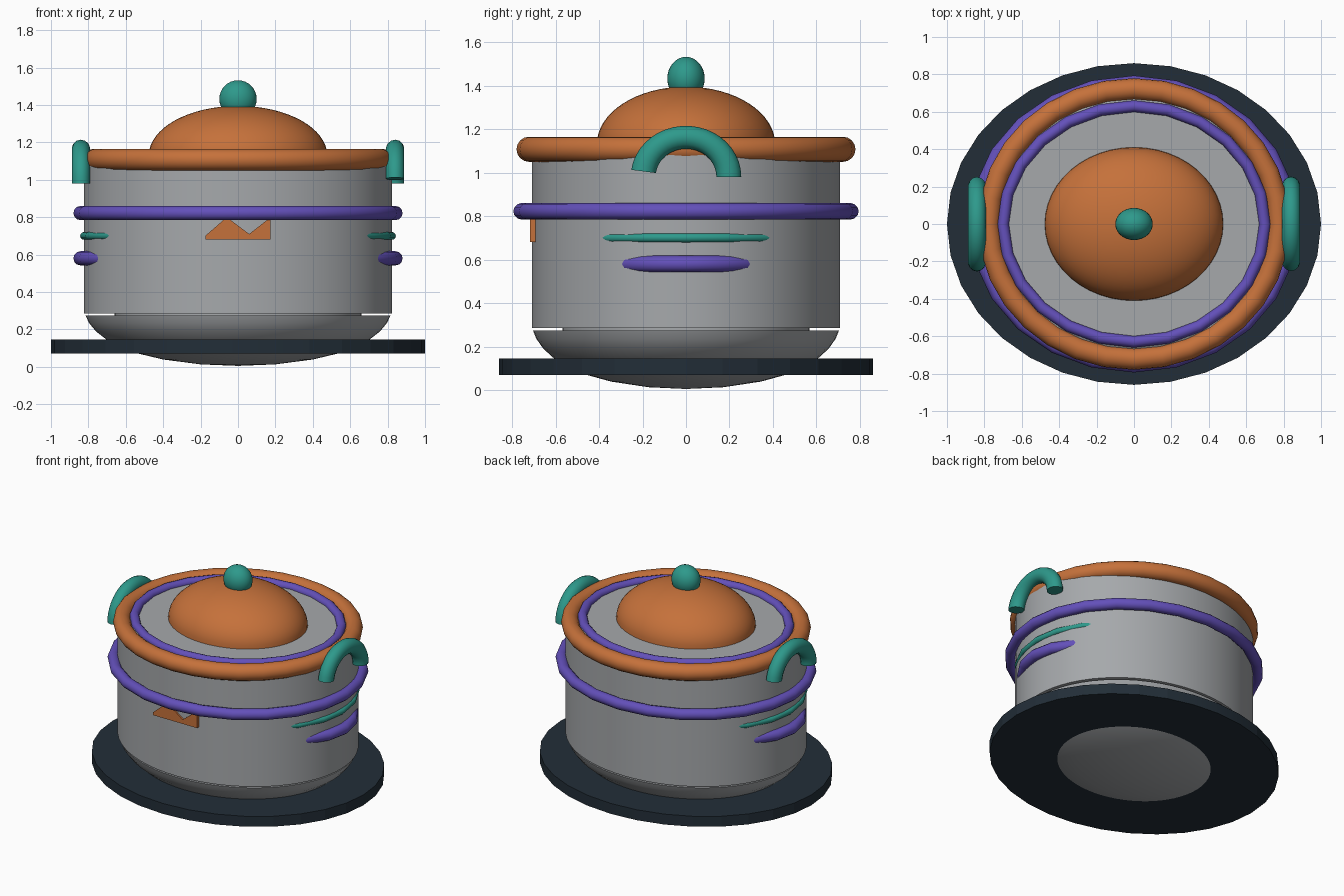
import bpy, bmesh, math
from mathutils import Matrix

if "Cube" in bpy.data.objects:
    bpy.data.objects.remove(bpy.data.objects["Cube"])


def material(name, rgb):
    m = bpy.data.materials.new(name)
    m.diffuse_color = (*rgb, 1)
    m.use_nodes = True
    m.node_tree.nodes["Principled BSDF"].inputs["Base Color"].default_value = m.diffuse_color
    return m


STEEL = material("steel grey", (0.38, 0.395, 0.41))
ORANGE = material("copper orange", (0.56, 0.165, 0.043))
PURPLE = material("purple", (0.125, 0.08, 0.49))
TEAL = material("teal", (0.027, 0.32, 0.26))
DARK = material("dark slate", (0.016, 0.027, 0.039))


def finish(name, bm, mat, angle=40):
    bmesh.ops.recalc_face_normals(bm, faces=bm.faces)
    me = bpy.data.meshes.new(name)
    bm.to_mesh(me)
    bm.free()
    me.materials.append(mat)
    ob = bpy.data.objects.new(name, me)
    bpy.context.collection.objects.link(ob)
    bpy.ops.object.select_all(action='DESELECT')
    ob.select_set(True)
    bpy.context.view_layer.objects.active = ob
    bpy.ops.object.shade_smooth_by_angle(angle=math.radians(angle))
    return ob


def lathe(name, profile, mat, depth, sides=64, angle=40):
    """Turn an (r, z) profile about z, then squash in y by depth."""
    bm = bmesh.new()
    vs = [bm.verts.new((r, 0, z)) for r, z in profile]
    es = [bm.edges.new(p) for p in zip(vs, vs[1:])]
    bmesh.ops.spin(bm, geom=vs + es, cent=(0, 0, 0), axis=(0, 0, 1),
                   angle=2 * math.pi, steps=sides)
    bmesh.ops.remove_doubles(bm, verts=bm.verts, dist=1e-4)
    bmesh.ops.scale(bm, vec=(1, depth, 1), verts=bm.verts)
    return finish(name, bm, mat, angle)


def ring(name, a, b, z, r, mat, sides=24, tube=12):
    """Oval ring with centre half-axes a, b and a round section of radius r."""
    bm = bmesh.new()
    loops = []
    for i in range(sides):
        t = 2 * math.pi * i / sides
        c, s = math.cos(t), math.sin(t)
        n = math.hypot(b * c, a * s)
        nx, ny = b * c / n, a * s / n
        loop = []
        for j in range(tube):
            u = 2 * math.pi * j / tube
            d = r * math.cos(u)
            loop.append(bm.verts.new((a * c + nx * d, b * s + ny * d, z + r * math.sin(u))))
        loops.append(loop)
    for i in range(sides):
        p, q = loops[i], loops[(i + 1) % sides]
        for j in range(tube):
            k = (j + 1) % tube
            bm.faces.new((p[j], q[j], q[k], p[k]))
    return finish(name, bm, mat, 60)


# Stand plate, rounded bowl and pot body
lathe("base_plate", [(0, .07), (1, .07), (1, .145), (0, .145)], DARK, .86, 32, 10)
lathe("bowl_bottom", [(0, .005), (.2, .013), (.4, .039), (.53, .07), (.63, .105),
                      (.70, .143), (.76, .19), (.797, .235), (.815, .274), (0, .274)],
      STEEL, .863)
lathe("body_core", [(0, .26), (.66, .26), (.66, .30), (0, .30)], STEEL, .86)
lathe("pot_body", [(0, .285), (.823, .285), (.823, 1.1), (.76, 1.13), (0, 1.13)],
      STEEL, .86, angle=20)

# Oval rings around rim, lid and body
ring("rim", .776, .722, 1.107, .0575, ORANGE, 32, 16)
ring("lid_ring", .70, .63, 1.13, .031, PURPLE)
ring("upper_band", .842, .756, .822, .038, PURPLE)
ring("teal_band", .823, .662, .70, .021, TEAL)
ring("lower_band", .842, .522, .58, .038, PURPLE)

# Lid dome and knob
quarter = [i * math.pi / 32 for i in range(17)]
lathe("lid_dome", [(.477 * math.cos(t), 1.13 + .265 * math.sin(t)) for t in quarter],
      ORANGE, .86, 48)
half = [-math.pi / 2 + i * math.pi / 16 for i in range(17)]
lathe("lid_knob", [(.1 * math.cos(t), 1.432 + .1 * math.sin(t)) for t in half],
      TEAL, .86, 32)


# Arched side handles, the second turned half a circle from the first
def handle(name, turn):
    bm = bmesh.new()
    steps, tube, prev = 20, 14, None
    for i in range(steps + 1):
        t = math.radians(172) * i / steps
        loop = []
        for j in range(tube):
            u = 2 * math.pi * j / tube
            rad = 1 + .29 * math.cos(u)
            loop.append(bm.verts.new((.84 + .05 * math.sin(u), .197 * rad * math.cos(t),
                                      .98 + .182 * rad * math.sin(t))))
        if prev:
            for j in range(tube):
                k = (j + 1) % tube
                bm.faces.new((prev[j], loop[j], loop[k], prev[k]))
        if i in (0, steps):
            bm.faces.new(loop)
        prev = loop
    bmesh.ops.rotate(bm, verts=bm.verts, cent=(0, 0, 0), matrix=Matrix.Rotation(turn, 3, 'Z'))
    finish(name, bm, TEAL, 50)


handle("right_handle", 0)
handle("left_handle", math.pi)

# Twin-peak plate on the front
peaks = [(-.175, .68), (.175, .68), (.175, .80), (.06, .71), (-.06, .80), (-.175, .70)]
bm = bmesh.new()
face = bm.faces.new([bm.verts.new((x, -.718, z)) for x, z in peaks])
new = bmesh.ops.extrude_face_region(bm, geom=[face])["geom"]
bmesh.ops.translate(bm, vec=(0, .025, 0),
                    verts=[v for v in new if isinstance(v, bmesh.types.BMVert)])
finish("front_emblem", bm, ORANGE, 10)
